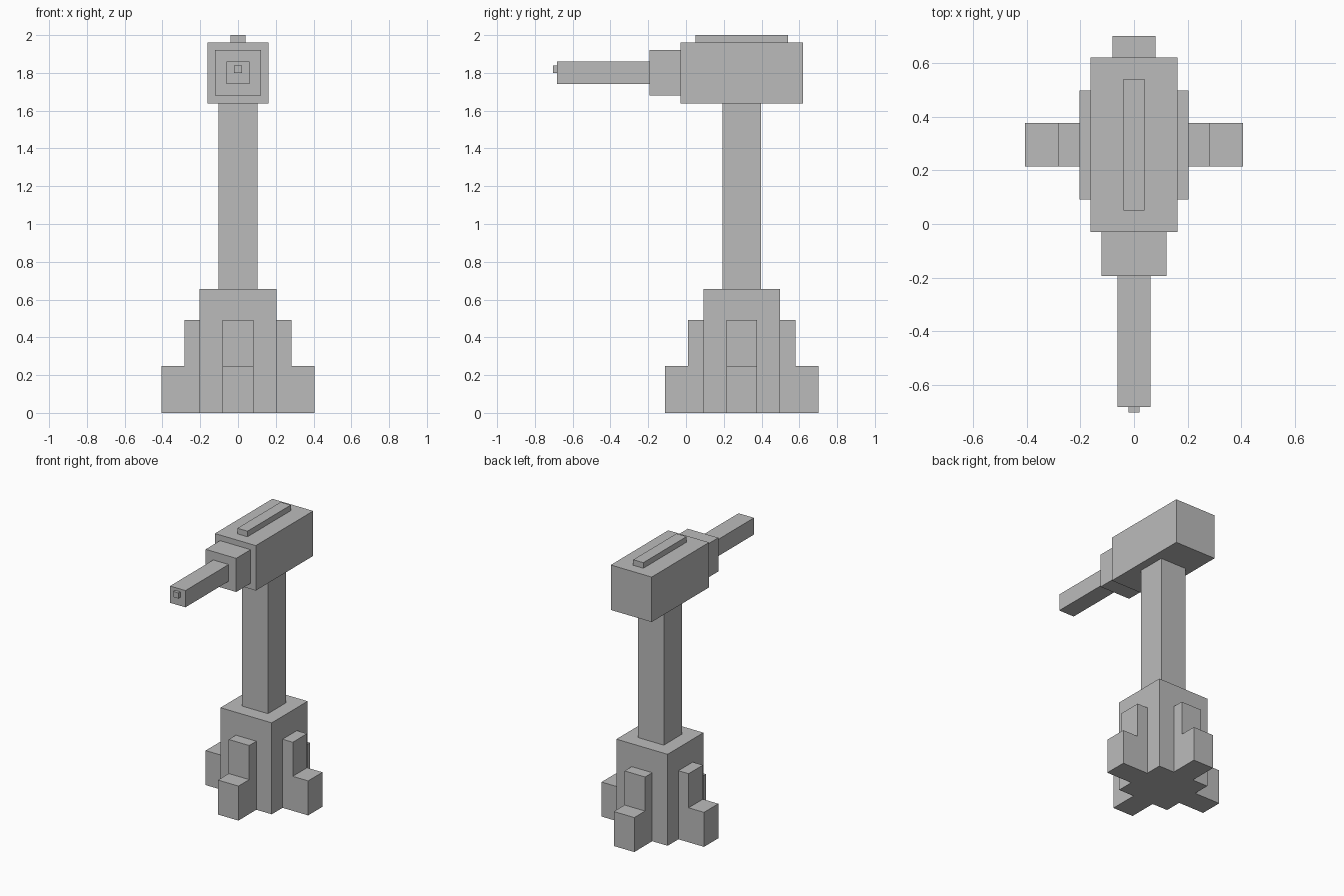
import bpy, bmesh, math
from mathutils import Matrix, Vector

if "Cube" in bpy.data.objects:
    bpy.data.objects.remove(bpy.data.objects["Cube"])

grey = bpy.data.materials.new("plain grey")
grey.diffuse_color = (0.5, 0.5, 0.5, 1)
grey.use_nodes = True
grey.node_tree.nodes["Principled BSDF"].inputs["Base Color"].default_value = grey.diffuse_color

CY = 0.295  # y of the tower axis


def finish(name, bm):
    bmesh.ops.recalc_face_normals(bm, faces=bm.faces)
    mesh = bpy.data.meshes.new(name)
    bm.to_mesh(mesh)
    bm.free()
    mesh.materials.append(grey)
    obj = bpy.data.objects.new(name, mesh)
    bpy.context.collection.objects.link(obj)
    return obj


def box(name, half_x, y0, y1, z0, z1):
    """Box centred on x = 0."""
    bm = bmesh.new()
    size = Matrix.Diagonal((2 * half_x, y1 - y0, z1 - z0, 1))
    place = Matrix.Translation((0, (y0 + y1) / 2, (z0 + z1) / 2))
    bmesh.ops.create_cube(bm, size=1, matrix=place @ size)
    return finish(name, bm)


def buttress(name, angle):
    """Stepped foot: an L profile extruded sideways and turned about the tower axis."""
    profile = [(0.203, 0), (0.406, 0), (0.406, 0.247),
               (0.284, 0.247), (0.284, 0.491), (0.203, 0.491)]
    bm = bmesh.new()
    face = bm.faces.new([bm.verts.new((r, -0.081, z)) for r, z in profile])
    ext = bmesh.ops.extrude_face_region(bm, geom=[face])
    moved = [v for v in ext["geom"] if isinstance(v, bmesh.types.BMVert)]
    bmesh.ops.translate(bm, verts=moved, vec=Vector((0, 0.162, 0)))
    bm.transform(Matrix.Translation((0, CY, 0)) @ Matrix.Rotation(angle, 4, "Z"))
    return finish(name, bm)


# Pedestal with four stepped feet
box("pedestal", 0.203, CY - 0.203, CY + 0.203, 0, 0.655)
for i, side in enumerate(("right", "back", "left", "front")):
    buttress(side + "_foot", i * math.pi / 2)

# Column
box("column", 0.102, CY - 0.102, CY + 0.102, 0.655, 1.638)

# Head with top rail
box("head", 0.162, -0.03, 0.62, 1.638, 1.96)
box("top_rail", 0.04, 0.05, 0.54, 1.96, 2.0)

# Barrel, stepping down towards the front
box("barrel_collar", 0.121, -0.193, -0.03, 1.679, 1.92)
box("barrel", 0.061, -0.682, -0.193, 1.74, 1.86)
box("barrel_tip", 0.02, -0.703, -0.682, 1.80, 1.84)
